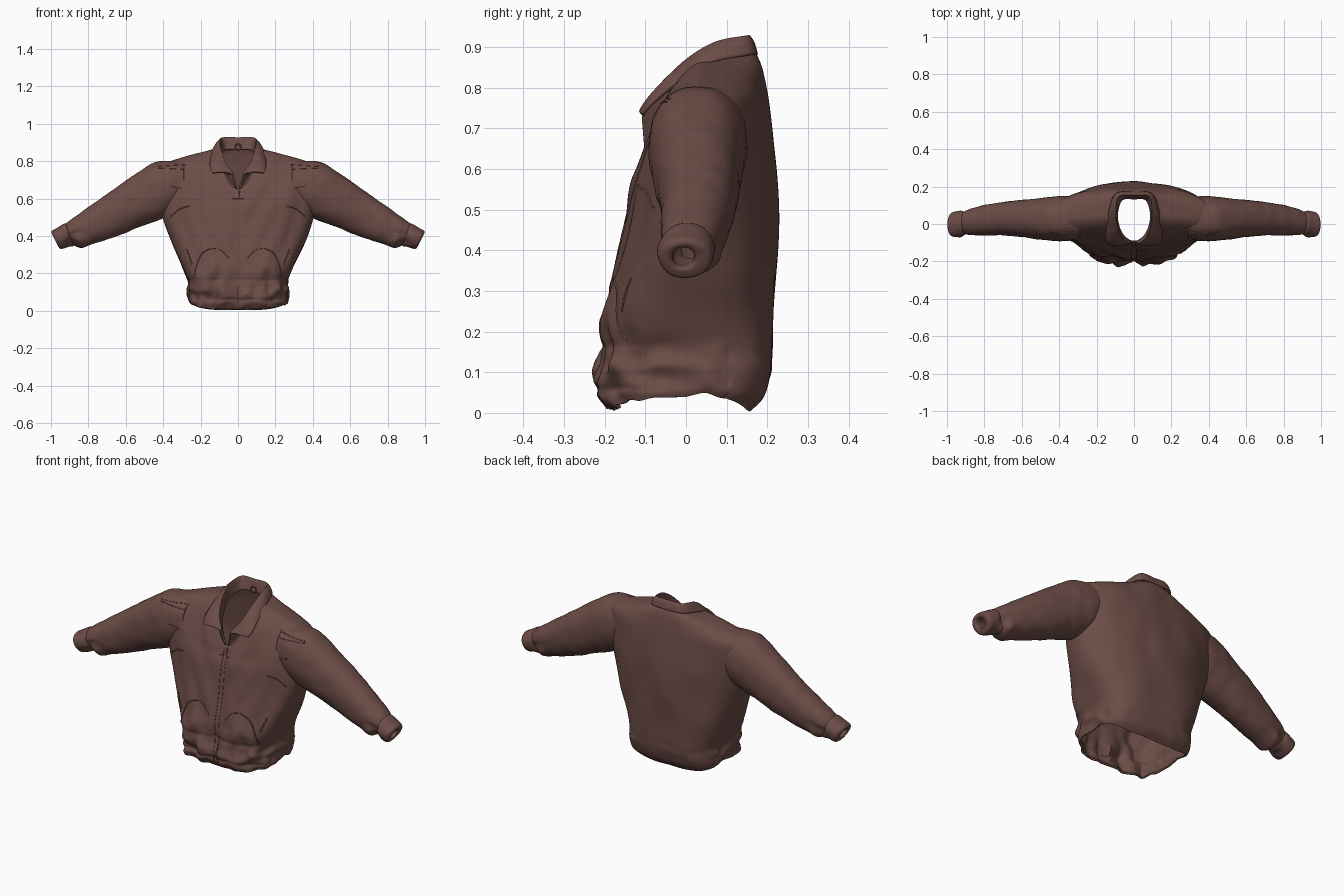
import bpy, bmesh, math
from mathutils import Vector, noise
from mathutils.bvhtree import BVHTree

if "Cube" in bpy.data.objects:
    bpy.data.objects.remove(bpy.data.objects["Cube"])

brown = bpy.data.materials.new("brown cloth")
brown.diffuse_color = (0.15, 0.073, 0.062, 1)
brown.use_nodes = True
brown.node_tree.nodes["Principled BSDF"].inputs["Base Color"].default_value = brown.diffuse_color


def sample(keys, t):
    """Smooth (Catmull-Rom) value of a key table at t in 0..1."""
    n = len(keys) - 1
    i = min(int(t * n), n - 1)
    f = t * n - i
    k = [keys[max(0, min(n, j))] for j in (i - 1, i, i + 1, i + 2)]
    return [0.5 * (2 * b + (c - a) * f + (2 * a - 5 * b + 4 * c - d) * f * f
                   + (3 * b - a - 3 * c + d) * f ** 3) for a, b, c, d in zip(*k)]


def grid(name, rows, closed, mirror=False, thick=0.0, offset=-1.0, drop=None):
    """Skin rows of points into a smooth sheet or tube."""
    bm = bmesh.new()
    vs = [[bm.verts.new(p) for p in r] for r in rows]
    m = len(rows[0])
    for a, b in zip(vs, vs[1:]):
        for j in range(m if closed else m - 1):
            k = (j + 1) % m
            bm.faces.new((a[j], a[k], b[k], b[j]))
    bmesh.ops.recalc_face_normals(bm, faces=bm.faces)
    if drop:
        bmesh.ops.delete(bm, geom=[f for f in bm.faces if drop(f.calc_center_median())], context='FACES')
    me = bpy.data.meshes.new(name)
    bm.to_mesh(me)
    bm.free()
    ob = bpy.data.objects.new(name, me)
    bpy.context.collection.objects.link(ob)
    me.materials.append(brown)
    if mirror:
        ob.modifiers.new("mirror", 'MIRROR').use_clip = True
    if thick:
        s = ob.modifiers.new("thickness", 'SOLIDIFY')
        s.thickness, s.offset = thick, offset
    bpy.ops.object.select_all(action='DESELECT')
    ob.select_set(True)
    bpy.context.view_layer.objects.active = ob
    bpy.ops.object.shade_smooth_by_angle(angle=math.radians(50))
    return ob


def sp(v, p):
    return math.copysign(abs(v) ** p, v)


def bump(v, mid, width):
    return math.exp(-((v - mid) / width) ** 2)


# torso rings: half width, z side/front/back, y front/side/back, squareness
BODY = [(.258, .040, .010, .004, -.185, .0, .155, .48),
        (.264, .060, .045, .040, -.203, .0, .188, .50),
        (.266, .110, .100, .100, -.210, .0, .206, .52),
        (.268, .160, .160, .160, -.203, .0, .211, .55),
        (.300, .240, .240, .240, -.195, .0, .215, .60),
        (.355, .360, .360, .360, -.172, .01, .222, .70),
        (.400, .490, .480, .480, -.148, .02, .227, .80),
        (.425, .620, .560, .580, -.133, .03, .224, .80),
        (.440, .720, .600, .680, -.118, .035, .214, .80),
        (.435, .770, .625, .765, -.110, .04, .202, .80),
        (.360, .802, .640, .820, -.106, .045, .192, .85),
        (.235, .838, .648, .860, -.103, .05, .183, .90),
        (.115, .868, .652, .895, -.100, .05, .168, 1.0)]


def body_point(t, a):
    w, zs, zf, zb, yf, ys, yb, p = sample(BODY, t)
    c, s = math.cos(a), math.sin(a)
    if s > 0:
        p += max(0, p - .55) * .7 * (1 - t ** 8)
    x = w * sp(c, p)
    y = ys + ((yb - ys) if s > 0 else (ys - yf)) * sp(s, p)
    z = zs + ((zb if s > 0 else zf) - zs) * s * s
    front = max(0, -s) ** 0.5
    low = 1 / (1 + math.exp((z - .25) / .04))
    # drape folds, gathered waist, zip groove, pocket pouches
    d = .006 * noise.noise(Vector((x * 9, y * 6, z * 5)))
    d += front * low * .026 * noise.noise(Vector((x * 18, 3, z * 9)))
    d += front * .011 * noise.noise(Vector((abs(x) * 13 - z * 5, 7, z * 4)))
    d += bump(z, .09, .07) * .022 * noise.noise(Vector((x * 18, y * 16, z * 20))) * (1 if s < .3 else .15)
    d -= front * (.004 * bump(z, .165, .012) + .006 * bump(z, .06, .01) + .009 * bump(x, 0, .018) * (z < .6))
    d += front * .012 * bump(abs(x), .15, .07) * bump(z, .21, .08)
    n = Vector((c * .7, s, 0)).normalized()
    q = Vector((x, y, z)) + n * d
    if s < .4:
        q.z += .018 * noise.noise(Vector((x * 18, y * 18, 2))) * bump(z, .03, .03)
    q.z = max(q.z, 0)
    return q


SEG = 192
rows = [[body_point(i / 130, math.tau * j / SEG) for j in range(SEG)] for i in range(131)]
arm_hole = lambda c: abs(c.x) > .35 and .56 < c.z < .74 and abs(c.y - .035) < .075
torso = grid("torso", rows, True, thick=.010, drop=arm_hole)


# sleeve rings: top x,z  bottom x,z  y front/back
def tube_rows(keys, n, seg, crease):
    out = []
    for i in range(n + 1):
        tx, tz, bx, bz, y0, y1 = sample(keys, i / n)
        r = []
        for j in range(seg):
            a = math.tau * j / seg
            u, v = sp(math.cos(a), .9), sp(math.sin(a), .9)
            p = Vector(((tx + bx) / 2 + (tx - bx) / 2 * u, (y0 + y1) / 2 + (y1 - y0) / 2 * v,
                        (tz + bz) / 2 + (tz - bz) / 2 * u))
            f = crease * (.4 + 2.2 * bump(p.x, .87, .05) * (u < .3))
            k = f * noise.noise(Vector((p.x * 16, p.y * 14, p.z * 16)))
            r.append(p + Vector((.3 * u, v, u)) * k)
        out.append(r)
    return out


SLEEVE = [(.29, .800, .29, .57, -.078, .142), (.38, .803, .36, .520, -.090, .150),
          (.458, .79, .412, .490, -.090, .145),
          (.55, .73, .50, .458, -.080, .136), (.70, .625, .61, .415, -.063, .124),
          (.82, .54, .73, .372, -.062, .104), (.91, .475, .82, .346, -.062, .083),
          (.935, .45, .885, .358, -.052, .062)]
CUFF = [(.915, .450, .880, .370, -.045, .055), (.925, .466, .885, .352, -.063, .068),
        (.960, .450, .915, .340, -.068, .066), (.992, .432, .945, .330, -.064, .060),
        (.997, .418, .958, .340, -.050, .046), (.985, .408, .962, .356, -.034, .022),
        (.950, .415, .930, .365, -.030, .020), (.900, .430, .880, .380, -.028, .020)]
sleeve = grid("sleeve", tube_rows(SLEEVE, 80, 64, .008), True, mirror=True, thick=.008)
grid("cuff", tube_rows(CUFF, 36, 64, .012), True, mirror=True)

# collar, flush at the back: inner edge, fold, outer edge from back centre to front tip
COLLAR = [(0, .140, .860, 0, .155, .920, 0, .172, .880),
          (.065, .130, .860, .080, .148, .920, .095, .160, .880),
          (.090, .06, .840, .098, .070, .904, .133, .065, .862),
          (.083, -.01, .790, .092, -.008, .855, .145, -.020, .812),
          (.055, -.065, .725, .068, -.072, .785, .148, -.085, .760),
          (.008, -.100, .655, .028, -.106, .730, .135, -.106, .735)]
rows = []
for i in range(41):
    v = sample(COLLAR, i / 40)
    I, F, O = Vector(v[:3]), Vector(v[3:6]), Vector(v[6:])
    rows.append([I.lerp(F, k / 8) for k in range(8)] + [F + Vector((0, 0, .003))]
                + [F.lerp(O, k / 10) + Vector((0, -.006 if i > 25 else 0, .007)) * math.sin(math.pi * k / 10)
                   for k in range(1, 11)])
grid("collar", rows, False, mirror=True, thick=.010, offset=0)

# raised seams laid on the cloth by casting rays from the front
bpy.context.view_layer.update()
dg = bpy.context.evaluated_depsgraph_get()
trees = [BVHTree.FromObject(o, dg) for o in (torso, sleeve)]


def seam(name, pts, r, sides=(1, -1)):
    for sx in sides:
        cu = bpy.data.curves.new(name, 'CURVE')
        cu.dimensions, cu.bevel_depth, cu.bevel_resolution = '3D', r, 1
        cu.use_fill_caps = True
        path = []
        for i in range(33):
            x, z = sample(pts, i / 32)
            hits = [h[0].y for h in (t.ray_cast(Vector((x * sx, -1, z)), Vector((0, 1, 0))) for t in trees)
                    if h[0] and h[0].y < 0]
            if hits:
                path.append((x * sx, min(hits), z, 1))
        s = cu.splines.new('POLY')
        s.points.add(len(path) - 1)
        for p, co in zip(s.points, path):
            p.co = co
        ob = bpy.data.objects.new(name, cu)
        cu.materials.append(brown)
        bpy.context.collection.objects.link(ob)


seam("pocket_edge", [(.14, .335), (.19, .31), (.22, .25), (.235, .18)], .003)
seam("pocket_top", [(.05, .28), (.09, .325), (.14, .335)], .002)
seam("pocket_welt", [(.275, .33), (.26, .29), (.245, .25)], .003)
seam("zip_placket", [(.012, .63), (.012, .4), (.012, .03)], .002)
seam("zip_pull", [(.006, .64), (.008, .625), (.008, .61)], .004, (1,))
for x0, x1, z0, z1 in ((.28, .45, .782, .772), (.29, .45, .758, .765), (.30, .37, .655, .67)):
    seam("shoulder_crease", [(x0, z0), ((x0 + x1) / 2, (z0 + z1) / 2), (x1, z1)], .002)
seam("underarm_crease", [(.26, .56), (.31, .545), (.36, .505)], .003)

# hanging loop inside the collar
bpy.ops.mesh.primitive_torus_add(major_radius=.016, minor_radius=.004, major_segments=24, minor_segments=8,
                                 location=(0, .136, .875), rotation=(math.pi / 2, 0, 0))
loop = bpy.context.object
loop.name = "hanging_loop"
loop.data.materials.append(brown)
